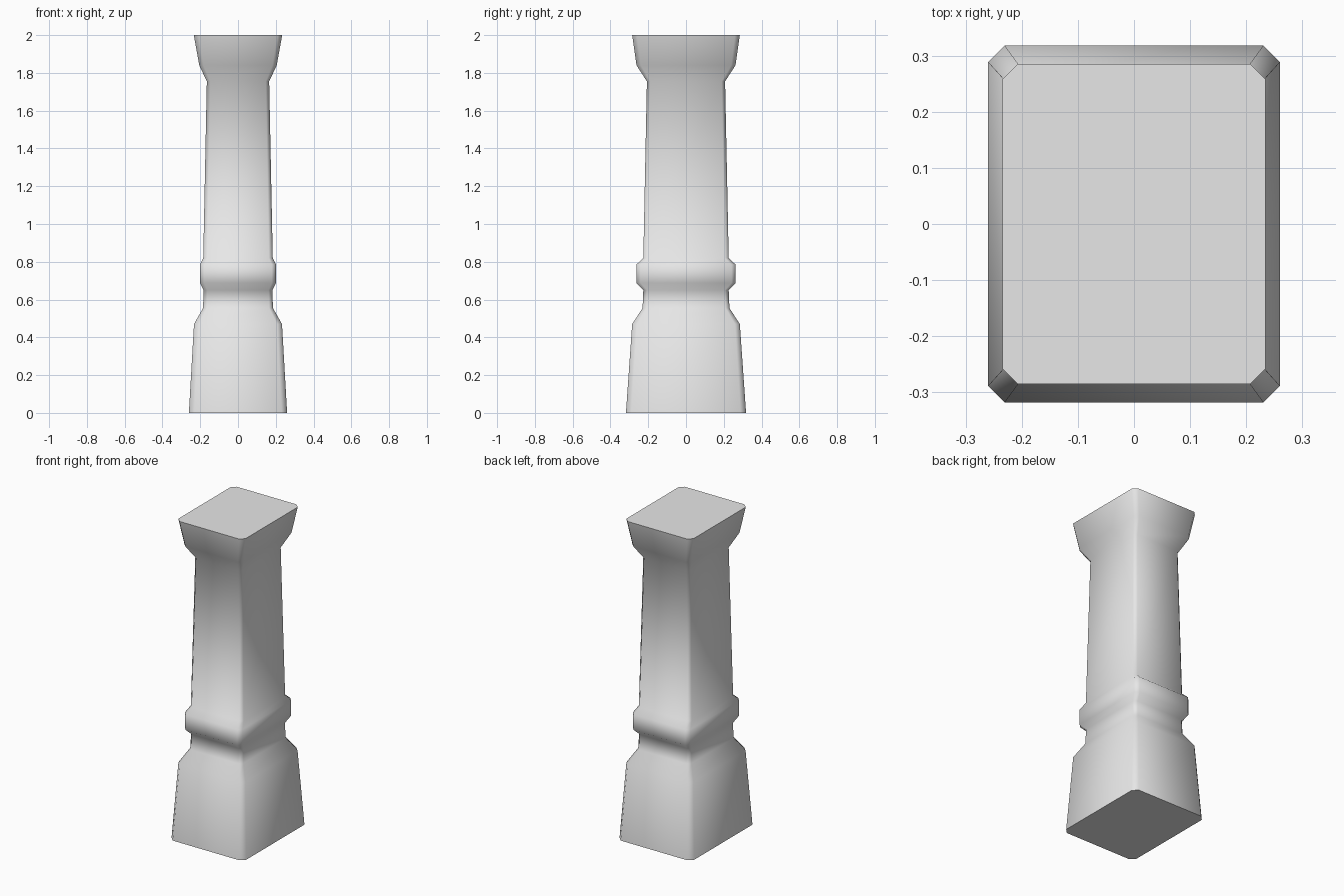
import bpy, bmesh, math

cube = bpy.data.objects.get("Cube")
if cube:
    bpy.data.objects.remove(cube)

# Stone material
stone = bpy.data.materials.new("grey_stone")
stone.use_nodes = True
GREY = (0.8, 0.8, 0.8, 1)
stone.diffuse_color = GREY
stone.node_tree.nodes["Principled BSDF"].inputs["Base Color"].default_value = GREY

# Height, half width, half depth from the plinth to the capital
PROFILE = [
    (0, .26, .318), (.47, .233, .285),            # plinth
    (.555, .185, .23), (.65, .182, .226),         # neck
    (.688, .201, .263), (.785, .201, .263),       # collar
    (.82, .184, .226), (1.755, .165, .207),       # shaft
    (1.84, .205, .262), (2, .234, .285),          # capital
]
CHAMFER = .125  # corner cut as a share of the half width


def ring(bm, z, hx, hy):
    """Rectangle with cut corners, counter-clockwise."""
    c = hx * CHAMFER * .9
    corners = []
    for sx, sy in ((1, 1), (-1, 1), (-1, -1), (1, -1)):
        pair = [(sx * hx, sy * (hy - c)), (sx * (hx - c), sy * hy)]
        corners += pair if sx * sy > 0 else pair[::-1]
    return [bm.verts.new((x, y, z)) for x, y in corners]


# Column body lofted through the rings
bm = bmesh.new()
rings = [ring(bm, *p) for p in PROFILE]
for low, high in zip(rings, rings[1:]):
    for i in range(len(low)):
        j = (i + 1) % len(low)
        bm.faces.new((low[i], low[j], high[j], high[i]))
bm.faces.new(rings[0][::-1])
bm.faces.new(rings[-1])
mesh = bpy.data.meshes.new("column")
bm.to_mesh(mesh)
bm.free()
mesh.materials.append(stone)
column = bpy.data.objects.new("column", mesh)
bpy.context.collection.objects.link(column)

# Soft sides, crisp cap edges
bpy.context.view_layer.objects.active = column
column.select_set(True)
bpy.ops.object.shade_smooth_by_angle(angle=math.radians(65))
